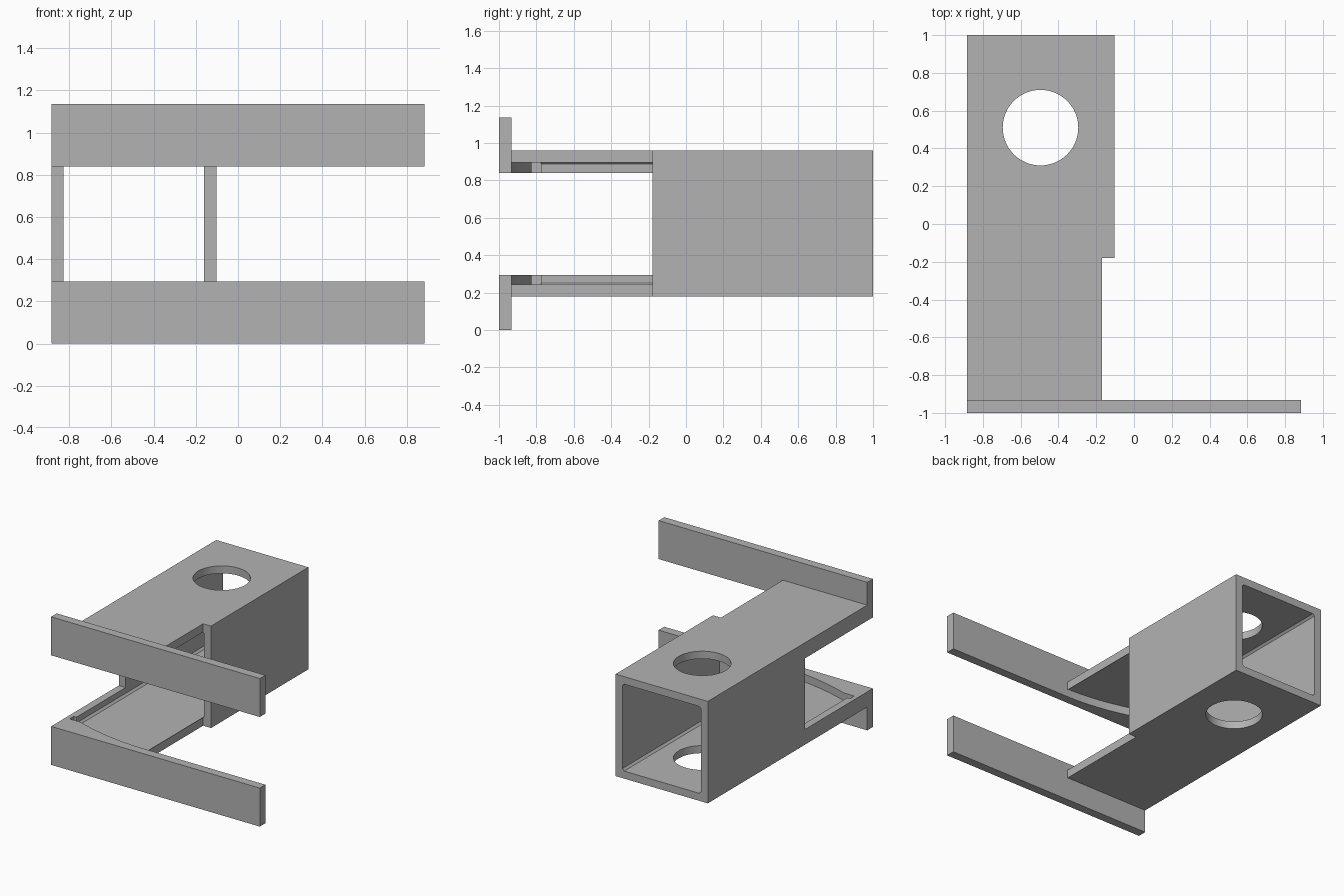
import bpy
import bmesh
from mathutils import Vector

if "Cube" in bpy.data.objects:
    bpy.data.objects.remove(bpy.data.objects["Cube"], do_unlink=True)

grey = bpy.data.materials.new("plain grey")
grey.use_nodes = True
grey.diffuse_color = (0.45, 0.45, 0.45, 1)
grey.node_tree.nodes["Principled BSDF"].inputs["Base Color"].default_value = grey.diffuse_color

Z_MID = 0.568  # height of the mirror plane between upper and lower halves


def prism(name, points, direction):
    """Extrude a flat outline along a direction."""
    bm = bmesh.new()
    face = bm.faces.new([bm.verts.new(p) for p in points])
    ext = bmesh.ops.extrude_face_region(bm, geom=[face])
    moved = [g for g in ext["geom"] if isinstance(g, bmesh.types.BMVert)]
    bmesh.ops.translate(bm, verts=moved, vec=Vector(direction))
    bmesh.ops.recalc_face_normals(bm, faces=bm.faces)
    mesh = bpy.data.meshes.new(name)
    bm.to_mesh(mesh)
    bm.free()
    mesh.materials.append(grey)
    obj = bpy.data.objects.new(name, mesh)
    bpy.context.collection.objects.link(obj)
    return obj


def box(name, x0, x1, y0, y1, z0, z1):
    return prism(name, [(x0, y0, z0), (x1, y0, z0), (x1, y1, z0), (x0, y1, z0)],
                 (0, 0, z1 - z0))


def combine(target, tool, operation):
    """Apply a boolean and remove the helper."""
    tool.hide_render = True
    mod = target.modifiers.new("cut", "BOOLEAN")
    mod.operation = operation
    mod.solver = "EXACT"
    mod.object = tool
    bpy.context.view_layer.objects.active = target
    bpy.ops.object.modifier_apply(modifier=mod.name)
    bpy.data.objects.remove(tool, do_unlink=True)


# Square tube running front to back, with slightly chamfered inner corners
body = box("clamp_body", -0.885, -0.103, -0.95, 1.0, 0.178, 0.96)
x0, x1, z0, z1, c = -0.827, -0.161, 0.236, 0.902, 0.015
bore = prism("bore", [(x0 + c, -2, z0), (x1 - c, -2, z0), (x1, -2, z0 + c), (x1, -2, z1 - c),
                      (x1 - c, -2, z1), (x0 + c, -2, z1), (x0, -2, z1 - c), (x0, -2, z0 + c)],
             (0, 4, 0))
combine(body, bore, "DIFFERENCE")

# Curved gussets in the front corners of both tongues
arc = []
for i in range(13):
    t = i / 12
    arc.append((-0.15 - 0.61 * t, -0.932 + 0.107 * t * t))
outline = [(-0.15, -0.95)] + arc + [(-0.85, -0.825), (-0.85, -0.95)]
for z in (0.21, 0.80):
    gusset = prism("gusset", [(x, y, z) for x, y in outline], (0, 0, 0.13))
    combine(body, gusset, "UNION")

# Open the front: side gap, removed inner wall and relief slot behind the gussets
combine(body, box("front_gap", -2, 2, -2, -0.18, 0.295, 0.84), "DIFFERENCE")
combine(body, box("wall_gap", -0.17, 2, -2, -0.18, -1, 2), "DIFFERENCE")
combine(body, box("relief_slot", -0.85, -0.80, -0.825, -0.775, 0.236, 0.902), "DIFFERENCE")

# Round hole through the top and bottom walls
bpy.ops.mesh.primitive_cylinder_add(vertices=64, radius=0.2, depth=3, location=(-0.495, 0.51, Z_MID))
combine(body, bpy.context.object, "DIFFERENCE")

# Long front bars
for z in (0.0, 0.84):
    combine(body, box("front_bar", -0.885, 0.885, -1.0, -0.932, z, z + 0.295), "UNION")

body.data.materials.clear()
body.data.materials.append(grey)
for poly in body.data.polygons:
    poly.material_index = 0
bpy.ops.object.select_all(action="DESELECT")
body.select_set(True)
bpy.context.view_layer.objects.active = body
bpy.ops.object.shade_smooth_by_angle(angle=0.5)
